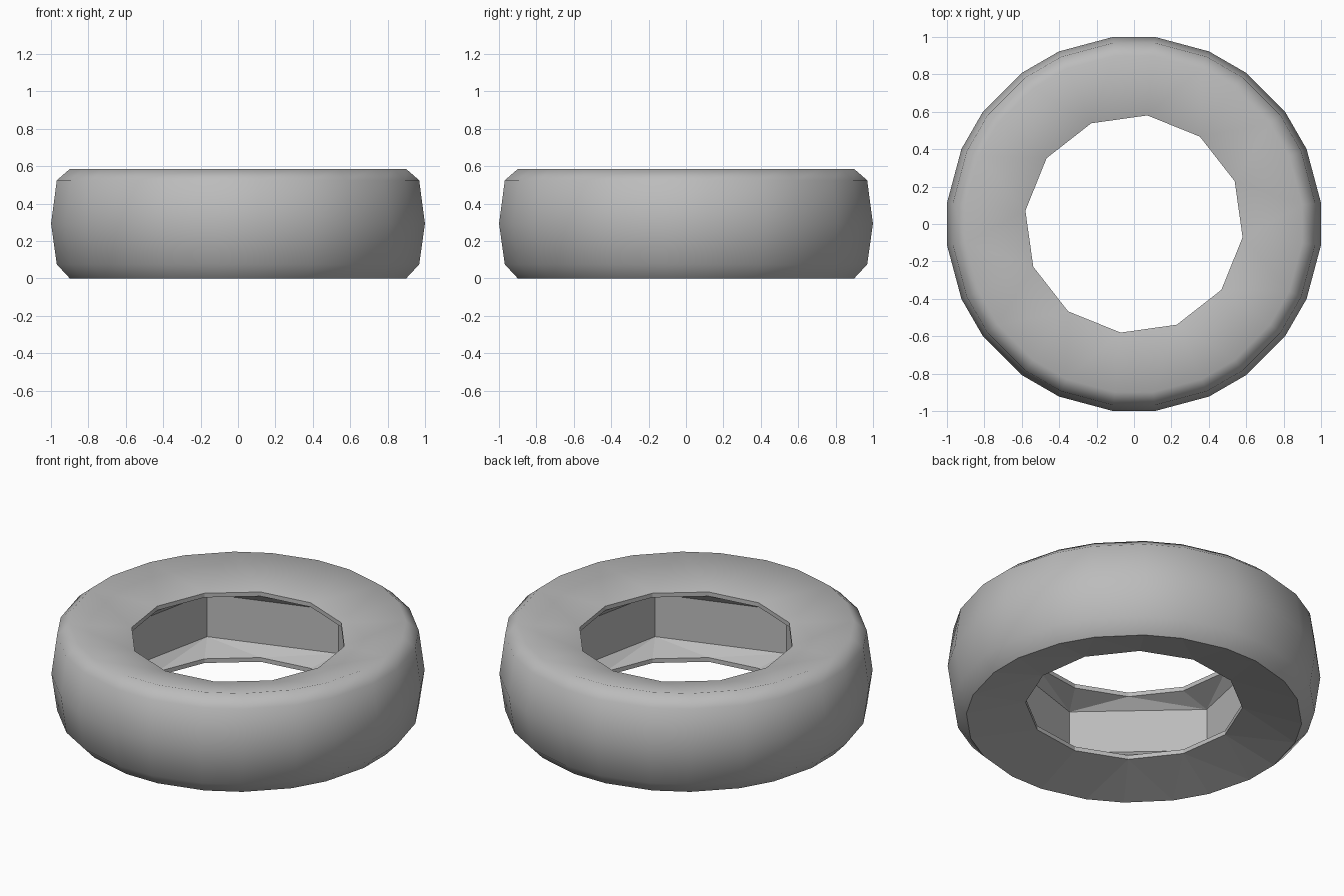
import bpy
import bmesh
from math import cos, sin, radians

cube = bpy.data.objects.get("Cube")
if cube:
    bpy.data.objects.remove(cube, do_unlink=True)

grey = bpy.data.materials.new("tyre grey")
grey.use_nodes = True
colour = (0.5, 0.5, 0.5, 1)
grey.diffuse_color = colour
grey.node_tree.nodes["Principled BSDF"].inputs["Base Color"].default_value = colour

HEIGHT = 0.585
bm = bmesh.new()


def ring(radius, z, angles):
    return [bm.verts.new((radius * cos(radians(a)), radius * sin(radians(a)), z))
            for a in angles]


def face(verts, smooth=False):
    bm.faces.new(verts).smooth = smooth


def bridge(a, b, smooth=False):
    n = len(a)
    for i in range(n):
        j = (i + 1) % n
        face((a[i], a[j], b[j], b[i]), smooth)


# Angles: twelve bevelled corners outside, twelve at the rim, six in the cavity
tread_angles = [30 * k + s for k in range(12) for s in (-6.5, 6.5)]
rim_angles = [30 * k - 7 for k in range(12)]
cavity_angles = [60 * k + 18 for k in range(6)]

# Tread
profile = [(0.905, 0), (0.975, 0.075), (1.006, HEIGHT / 2),
           (0.975, HEIGHT - 0.06), (0.905, HEIGHT)]
tread = [ring(r, z, tread_angles) for r, z in profile]
for low, high in zip(tread, tread[1:]):
    bridge(low, high, True)

# Sidewalls, lips and inner sidewalls, top and bottom
cavity = []
for top in (False, True):
    def level(z):
        return HEIGHT - z if top else z

    outer = tread[-1 if top else 0]
    rim = ring(0.585, level(0.085), rim_angles)
    lip = ring(0.585, level(0.11), rim_angles)
    wall = ring(0.74, level(0.165), cavity_angles)
    cavity.append(wall)
    for k in range(12):
        n = (k + 1) % 12
        a, b, c = outer[2 * k], outer[2 * k + 1], outer[2 * n]
        face((a, b, rim[k]), top)
        face((b, c, rim[n]), top)
        face((b, rim[n], rim[k]), top)
    bridge(rim, lip)
    for k in range(6):
        n = (k + 1) % 6
        first, mid, last = (lip[(2 * k + s) % 12] for s in (1, 2, 3))
        face((wall[k], first, mid))
        face((wall[k], mid, wall[n]))
        face((wall[n], mid, last))

# Cavity wall
bridge(*cavity)

bmesh.ops.recalc_face_normals(bm, faces=bm.faces)
mesh = bpy.data.meshes.new("tyre")
bm.to_mesh(mesh)
bm.free()
mesh.materials.append(grey)
tyre = bpy.data.objects.new("tyre", mesh)
bpy.context.collection.objects.link(tyre)
